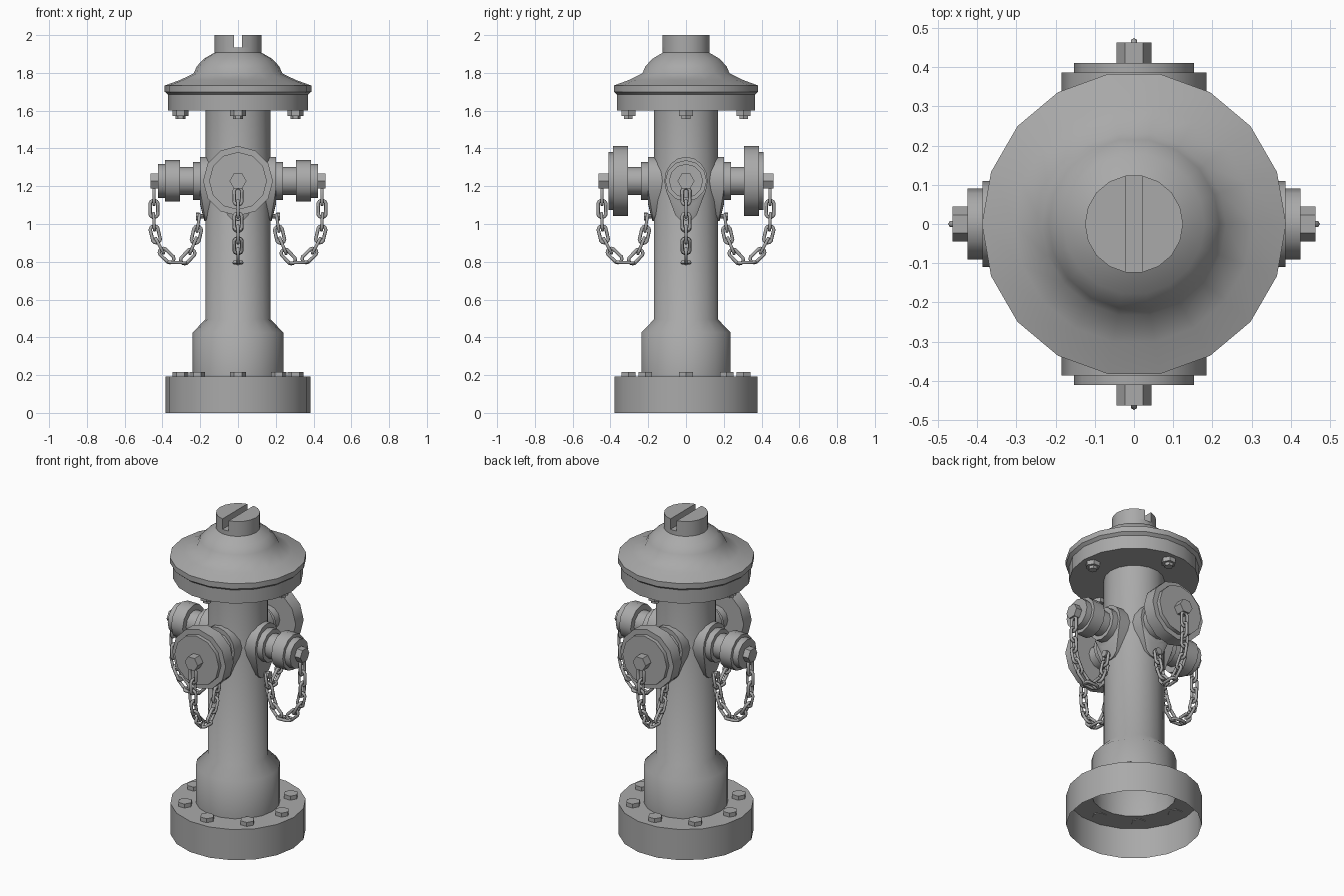
import bpy, bmesh
from math import sin, cos, pi, radians, atan2
from mathutils import Matrix, Vector

if "Cube" in bpy.data.objects:
    bpy.data.objects.remove(bpy.data.objects["Cube"])

iron = bpy.data.materials.new("dark_grey_iron")
iron.diffuse_color = (.4, .4, .4, 1)
iron.use_nodes = True
iron.node_tree.nodes["Principled BSDF"].inputs["Base Color"].default_value = iron.diffuse_color


def finish(bm, name, angle=35):
    bmesh.ops.recalc_face_normals(bm, faces=bm.faces)
    me = bpy.data.meshes.new(name)
    bm.to_mesh(me)
    bm.free()
    me.materials.append(iron)
    ob = bpy.data.objects.new(name, me)
    bpy.context.collection.objects.link(ob)
    bpy.ops.object.select_all(action='DESELECT')
    ob.select_set(True)
    bpy.context.view_layer.objects.active = ob
    if angle:
        bpy.ops.object.shade_smooth_by_angle(angle=radians(angle))
    return ob


def lathe(bm, profile, n, mat=Matrix(), turn=0.0, caps=True):
    """Revolve (radius, height) points around local z."""
    rings = [[bm.verts.new(mat @ Vector((r * cos(turn + 2 * pi * i / n),
                                         r * sin(turn + 2 * pi * i / n), h)))
              for i in range(n)] for r, h in profile]
    for a, b in zip(rings, rings[1:]):
        for i in range(n):
            j = (i + 1) % n
            bm.faces.new((a[i], a[j], b[j], b[i]))
    if caps:
        bm.faces.new(rings[0])
        bm.faces.new(rings[-1])


def hull(bm, points):
    verts = [bm.verts.new(p) for p in points]
    res = bmesh.ops.convex_hull(bm, input=verts)
    junk = {v for v in res['geom_interior'] if isinstance(v, bmesh.types.BMVert)}
    bmesh.ops.delete(bm, geom=list(junk), context='VERTS')
    bmesh.ops.dissolve_limit(bm, angle_limit=radians(1), verts=bm.verts, edges=bm.edges)


# Base flange and barrel: one open shell, hollow underneath
bm = bmesh.new()
lathe(bm, [(.385, 0), (.385, .192), (.24, .192), (.24, .426), (.172, .495), (.172, 1.61)],
      18, caps=False)
finish(bm, "base_and_barrel", 48)

# Bonnet
bm = bmesh.new()
lathe(bm, [(.37, 1.6), (.37, 1.685), (.388, 1.70), (.388, 1.733), (.305, 1.763),
           (.235, 1.797), (.218, 1.835), (.18, 1.875), (.125, 1.907), (.125, 1.935)], 18)
finish(bm, "bonnet", 48)

# Slotted operating nut halves on top
for s, side in ((1, "right"), (-1, "left")):
    pts = [(s * .125 * cos(radians(a)), .125 * sin(radians(a)), z)
           for a in range(-80, 81, 20) for z in (1.935, 2.0)]
    bm = bmesh.new()
    hull(bm, pts)
    finish(bm, "top_nut_" + side)

# Base bolts
bm = bmesh.new()
for k in range(8):
    a = k * pi / 4
    lathe(bm, [(.042, .188), (.042, .217)], 6,
          Matrix.Translation((.305 * cos(a), .305 * sin(a), 0)))
finish(bm, "base_bolts", 0)

# Bonnet bolts hanging below the rim
bm = bmesh.new()
for k in range(4):
    a = k * pi / 2
    lathe(bm, [(.042, 1.602), (.042, 1.573), (.026, 1.573), (.026, 1.555)], 6,
          Matrix.Translation((.305 * cos(a), .305 * sin(a), 0)))
finish(bm, "bonnet_bolts", 0)


def link(bm, mat, n=12, m=6, ring=.021, wire=.0092, stretch=.024):
    """Oval chain link, long along local x, flat in local xy."""
    loops = []
    for i in range(n):
        a = 2 * pi * (i + .5) / n
        off = stretch if cos(a) > 0 else -stretch
        loops.append([bm.verts.new(mat @ Vector((
            (ring + wire * cos(b)) * cos(a) + off,
            (ring + wire * cos(b)) * sin(a), wire * sin(b))))
            for b in (2 * pi * j / m for j in range(m))])
    for i in range(n):
        p, q = loops[i], loops[(i + 1) % n]
        for j in range(m):
            k = (j + 1) % m
            bm.faces.new((p[j], q[j], q[k], p[k]))


AXIS_Z = 1.228
# Link centres (outward distance, height)
CHAIN = [(.445, 1.147), (.445, 1.08), (.445, 1.012), (.438, .945), (.415, .885), (.378, .833),
         (.322, .796), (.266, .828), (.238, .885), (.220, .943), (.210, 1.005)]


def outlet(name, turn, cap_r, rim_r, rim_end):
    spin = Matrix.Rotation(turn, 4, 'Z')
    out = spin @ Matrix.Translation((0, 0, AXIS_Z)) @ Matrix.Rotation(pi / 2, 4, 'Y')

    # Teardrop saddle on the barrel
    pts = []
    for i in range(16):
        a = 2 * pi * i / 16
        pts += [spin @ Vector((d, .115 * sin(a), AXIS_Z + .128 * cos(a))) for d in (.1, .2)]
    for i in range(7):
        a = pi + pi * i / 6
        pts += [spin @ Vector((d, .065 * cos(a), 1.08 + .065 * sin(a))) for d in (.1, .178)]
    bm = bmesh.new()
    hull(bm, pts)
    finish(bm, name + "_saddle")

    # Collar, neck, cap and rim
    bm = bmesh.new()
    lathe(bm, [(.1, .19), (.1, .238), (.075, .238), (.075, .307), (cap_r, .307),
               (cap_r, .386), (rim_r, .386), (rim_r, rim_end)], 12, out)
    finish(bm, name + "_cap")

    # Hex nut
    bm = bmesh.new()
    lathe(bm, [(.045, rim_end - .01), (.045, .463)], 6, out, pi / 6)
    finish(bm, name + "_nut", 0)

    # Chain and its anchor stud
    bm = bmesh.new()
    for i, (u, z) in enumerate(CHAIN):
        p = CHAIN[max(i - 1, 0)]
        q = CHAIN[min(i + 1, len(CHAIN) - 1)]
        tilt = atan2(q[1] - p[1], q[0] - p[0])
        mat = spin @ Matrix.Translation((u, 0, z)) @ Matrix.Rotation(-tilt, 4, 'Y')
        if i % 2:
            mat = mat @ Matrix.Rotation(pi / 2, 4, 'X')
        link(bm, mat)
    finish(bm, name + "_chain", 62)
    bm = bmesh.new()
    lathe(bm, [(.012, .15), (.012, .205), (.022, .205), (.022, .223)], 8,
          spin @ Matrix.Translation((0, 0, 1.04)) @ Matrix.Rotation(pi / 2, 4, 'Y'))
    finish(bm, name + "_chain_stud")


# Large outlets front and back, small outlets on the sides
outlet("front_outlet", -pi / 2, .185, .153, .41)
outlet("back_outlet", pi / 2, .185, .153, .41)
outlet("right_outlet", 0, .11, .09, .424)
outlet("left_outlet", pi, .11, .09, .424)
